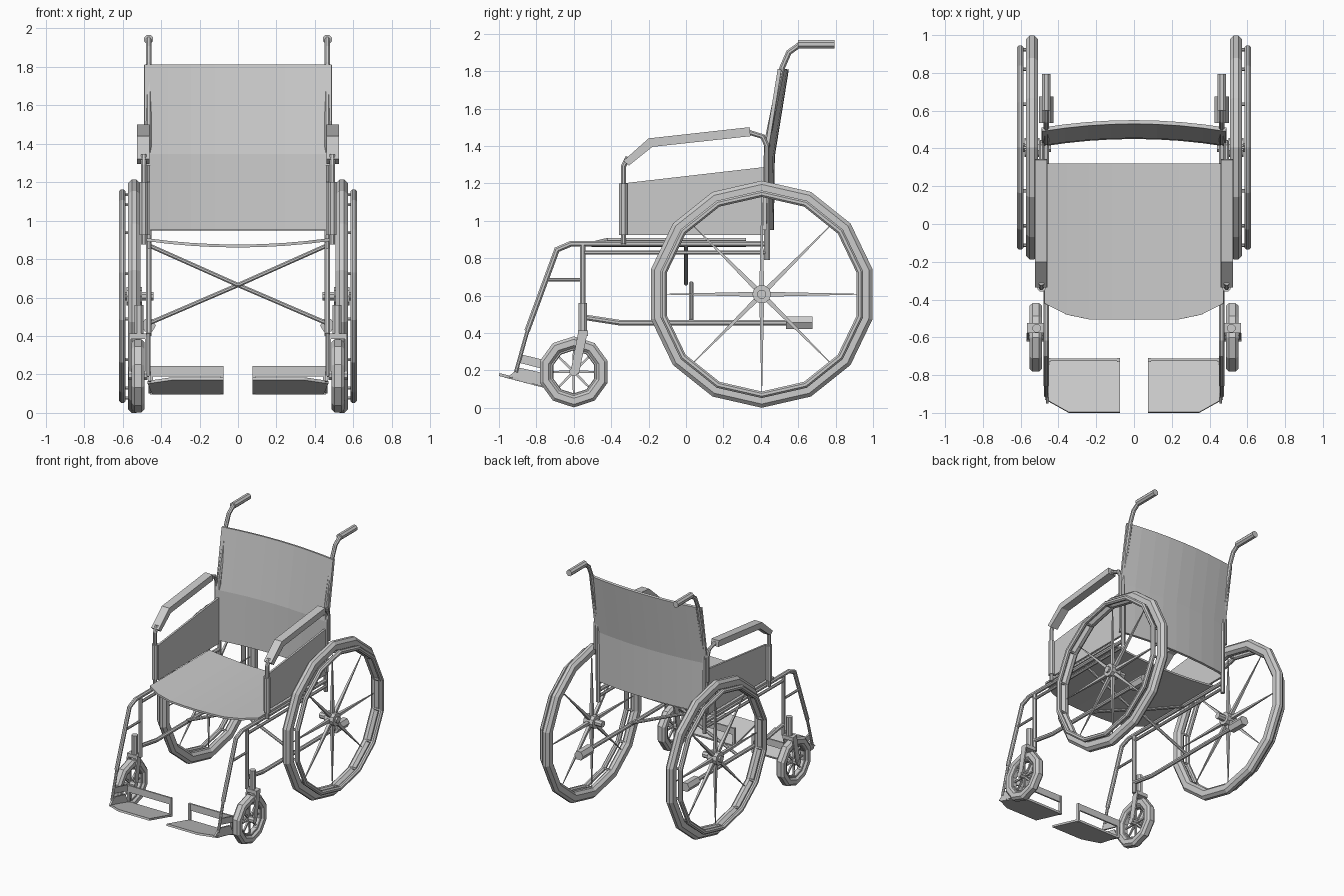
import bpy, bmesh, math
from mathutils import Vector

old = bpy.data.objects.get("Cube")
if old:
    bpy.data.objects.remove(old, do_unlink=True)

grey = bpy.data.materials.new("light_grey")
grey.use_nodes = True
colour = (0.6, 0.6, 0.6, 1)
grey.diffuse_color = colour
grey.node_tree.nodes["Principled BSDF"].inputs["Base Color"].default_value = colour


def finish(name, bm, mirror=True):
    """Turn a bmesh into an object, mirrored to the other side if asked."""
    bmesh.ops.recalc_face_normals(bm, faces=bm.faces)
    mesh = bpy.data.meshes.new(name)
    bm.to_mesh(mesh)
    bm.free()
    mesh.materials.append(grey)
    ob = bpy.data.objects.new(name, mesh)
    bpy.context.collection.objects.link(ob)
    if mirror:
        ob.modifiers.new("Mirror", 'MIRROR').use_mirror_merge = False
    return ob


def bridge(bm, a, b):
    for i in range(len(a)):
        j = (i + 1) % len(a)
        bm.faces.new((a[i], a[j], b[j], b[i]))


def add_tube(bm, points, radius, sides=8, tip=1.0):
    """Sweep a polygon along a path with mitred corners."""
    pts = [Vector(p) for p in points]
    dirs = [(b - a).normalized() for a, b in zip(pts, pts[1:])]
    ref = Vector((0, 1, 0)) if abs(dirs[0].x) > 0.7 else Vector((1, 0, 0))
    u = dirs[0].cross(ref).normalized()
    v = dirs[0].cross(u)
    turns = [math.tau * (i + 0.5) / sides for i in range(sides)]
    ring = [pts[0] + radius * (u * math.cos(t) + v * math.sin(t)) for t in turns]
    rings = [[bm.verts.new(p) for p in ring]]
    for k, d in enumerate(dirs):
        end = pts[k + 1]
        n = (d + dirs[k + 1]).normalized() if k + 1 < len(dirs) else d
        ring = [p + d * ((end - p).dot(n) / d.dot(n)) for p in ring]
        if k + 1 == len(dirs):
            ring = [end + (p - end) * tip for p in ring]
        rings.append([bm.verts.new(p) for p in ring])
        bridge(bm, rings[-2], rings[-1])
    bm.faces.new(rings[0])
    bm.faces.new(rings[-1])


def tube(name, points, radius, sides=8, mirror=True):
    bm = bmesh.new()
    add_tube(bm, points, radius, sides)
    return finish(name, bm, mirror)


def add_ring(bm, centre, profile, sides):
    """Revolve a closed (radius, x offset) profile about a sideways axle."""
    cx, cy, cz = centre
    rings = []
    for i in range(sides):
        t = math.tau * i / sides
        rings.append([bm.verts.new((cx + x, cy + r * math.sin(t), cz + r * math.cos(t)))
                      for r, x in profile])
    for i in range(sides):
        bridge(bm, rings[i - 1], rings[i])


def ring_object(name, centre, profile, sides):
    bm = bmesh.new()
    add_ring(bm, centre, profile, sides)
    return finish(name, bm)


def prism(name, outline, offset):
    """Extrude a flat outline by an offset."""
    bm = bmesh.new()
    a = [bm.verts.new(p) for p in outline]
    b = [bm.verts.new(Vector(p) + Vector(offset)) for p in outline]
    bridge(bm, a, b)
    bm.faces.new(a)
    bm.faces.new(b)
    return finish(name, bm)


def sheet(name, rows, thickness):
    """Skin rows of points and give the cloth some thickness."""
    bm = bmesh.new()
    grid = [[bm.verts.new(p) for p in row] for row in rows]
    for a, b in zip(grid, grid[1:]):
        for i in range(len(a) - 1):
            bm.faces.new((a[i], a[i + 1], b[i + 1], b[i]))
    ob = finish(name, bm, False)
    solid = ob.modifiers.new("Solidify", 'SOLIDIFY')
    solid.thickness = thickness
    solid.offset = 0


def polar(centre, radius, turn, x=0):
    cx, cy, cz = centre
    t = math.tau * turn
    return (cx + x, cy + radius * math.sin(t), cz + radius * math.cos(t))


def spokes(name, centre, start, end, radius, tip, sides=4, count=8):
    bm = bmesh.new()
    for i in range(count):
        add_tube(bm, [polar(centre, start, i / count), polar(centre, end, i / count)],
                 radius, sides, tip)
    finish(name, bm)


def tyre_profile(outer, inner, half, bevel):
    return [(outer, -half + bevel), (outer, half - bevel), (outer - bevel, half),
            (inner + bevel, half), (inner, half - bevel), (inner, -half + bevel),
            (inner + bevel, -half), (outer - bevel, -half)]


# Large rear wheels with push rims
hub = (0.54, 0.405, 0.607)
ring_object("rear_tyre", hub, tyre_profile(0.607, 0.525, 0.032, 0.02), 14)
ring_object("push_rim", (0.602,) + hub[1:], tyre_profile(0.555, 0.52, 0.017, 0.01), 14)
spokes("rear_spokes", hub, 0.03, 0.525, 0.018, 0.15)
tube("rear_hub", [(0.5, *hub[1:]), (0.58, *hub[1:])], 0.05, 10)
tube("rear_axle", [(0.44, *hub[1:]), (0.595, *hub[1:])], 0.025)
bm = bmesh.new()
for i in range(14):
    add_tube(bm, [polar(hub, 0.53, i / 14), polar(hub, 0.53, i / 14, 0.062)], 0.009, 6)
finish("push_rim_pegs", bm)

# Front casters and forks
caster = (0.52, -0.6, 0.192)
ring_object("caster_tyre", caster, tyre_profile(0.19, 0.125, 0.034, 0.016), 10)
ring_object("caster_rim", caster, tyre_profile(0.135, 0.115, 0.02, 0.004), 10)
spokes("caster_spokes", caster, 0.02, 0.125, 0.01, 0.7)
tube("caster_axle", [(0.47, *caster[1:]), (0.57, *caster[1:])], 0.024)
for side, x in (("inner", 0.474), ("outer", 0.556)):
    prism(side + "_fork_arm", [(x, -0.575, 0.41), (x, -0.525, 0.41),
                               (x, -0.573, 0.18), (x, -0.62, 0.18)], (0.01, 0, 0))
prism("fork_crown", [(0.474, -0.578, 0.385), (0.566, -0.578, 0.385),
                     (0.566, -0.525, 0.385), (0.474, -0.525, 0.385)], (0, 0, 0.028))
tube("caster_sleeve", [(0.515, -0.552, 0.4), (0.515, -0.552, 0.56)], 0.024)

# Side frame tubes
X = 0.465
tube("front_frame_tube", [(X, 0.42, 0.877), (X, -0.615, 0.877), (X, -0.69, 0.845),
                          (X, -0.85, 0.41)], 0.016)
tube("footrest_hanger", [(X, -0.845, 0.42), (X, -0.91, 0.19)], 0.011)
tube("seat_rail", [(X, -0.55, 0.83), (X, 0.43, 0.83)], 0.012)
tube("hanger_brace", [(X, -0.74, 0.685), (X, -0.55, 0.685)], 0.01)
tube("front_upright", [(X, -0.552, 0.4), (X, -0.552, 0.875)], 0.016)
tube("lower_rail", [(X, -0.55, 0.485), (X, -0.355, 0.455), (X, 0.56, 0.455)], 0.016)
tube("tipping_foot", [(X, 0.535, 0.455), (X, 0.675, 0.455)], 0.038, 6)

# Folding cross brace
for name, y, z in (("upper_cross_brace", 0.0, 0.872), ("lower_cross_brace", 0.028, 0.465)):
    tube(name, [(0, y, 0.665), (X, y, z)], 0.012)

# Back posts and push handles
tube("back_post", [(X, 0.433, 0.79), (X, 0.433, 1.42), (X, 0.515, 1.82),
                   (X, 0.55, 1.9), (X, 0.61, 1.943), (X, 0.66, 1.945)], 0.016)
tube("push_handle", [(X, 0.6, 1.943), (X, 0.795, 1.943)], 0.025)

# Armrests and skirt guards
A = 0.49
tube("armrest_post", [(A, -0.335, 0.875), (A, -0.335, 1.29), (A, -0.31, 1.34)], 0.015)
tube("armrest_sleeve", [(A, -0.335, 0.925), (A, -0.335, 1.2)], 0.024)
prism("armrest_pad", [(0.46, -0.335, 1.32), (0.46, -0.305, 1.295), (0.46, -0.18, 1.395),
                      (0.46, 0.345, 1.452), (0.46, 0.34, 1.5), (0.46, -0.2, 1.44)],
      (0.065, 0, 0))
tube("armrest_back_tube", [(A, 0.33, 1.475), (A, 0.41, 1.45), (A, 0.432, 1.4),
                           (A, 0.432, 1.2)], 0.014)
prism("side_panel", [(0.458, -0.335, 0.925), (0.458, 0.42, 0.925),
                     (0.458, 0.42, 1.287), (0.458, -0.335, 1.2)], (0.015, 0, 0))

# Sagging seat and curved backrest
cols = [i / 4 for i in range(-4, 5)]
front = [-0.42, -0.48, -0.505, -0.505, -0.505]
sheet("seat", [[(0.475 * c, y if y else front[4 - round(abs(c) * 4)],
                 0.868 + 0.033 * c * c) for c in cols] for y in (0.32, -0.3, 0)], 0.015)
sheet("backrest", [[(0.488 * c, y - 0.04 * c * c, z) for c in cols]
                   for y, z in ((0.46, 0.95), (0.465, 1.345), (0.54, 1.81))], 0.02)

# Footplates with heel loops
prism("footplate", [(0.075, -0.715, 0.095), (0.445, -0.715, 0.095), (0.47, -0.93, 0.152),
                    (0.345, -1.0, 0.17), (0.075, -1.0, 0.17)], (0, 0.004, 0.015))
prism("footplate_gusset", [(0.452, -0.95, 0.165), (0.452, -0.895, 0.215),
                           (0.452, -0.76, 0.185), (0.452, -0.718, 0.1)], (0.014, 0, 0))
prism("heel_side_strap", [(0.455, -0.89, 0.24), (0.455, -0.88, 0.285),
                          (0.455, -0.715, 0.245), (0.455, -0.715, 0.195)], (0.012, 0, 0))
prism("heel_strap", [(0.08, -0.725, 0.19), (0.467, -0.725, 0.19),
                     (0.467, -0.725, 0.243), (0.08, -0.725, 0.243)], (0, 0.012, 0))
for end, x in (("inner", 0.075), ("outer", 0.443)):
    prism(end + "_heel_post", [(x, -0.73, 0.095), (x, -0.71, 0.095),
                               (x, -0.71, 0.243), (x, -0.73, 0.243)], (0.016, 0, 0))
